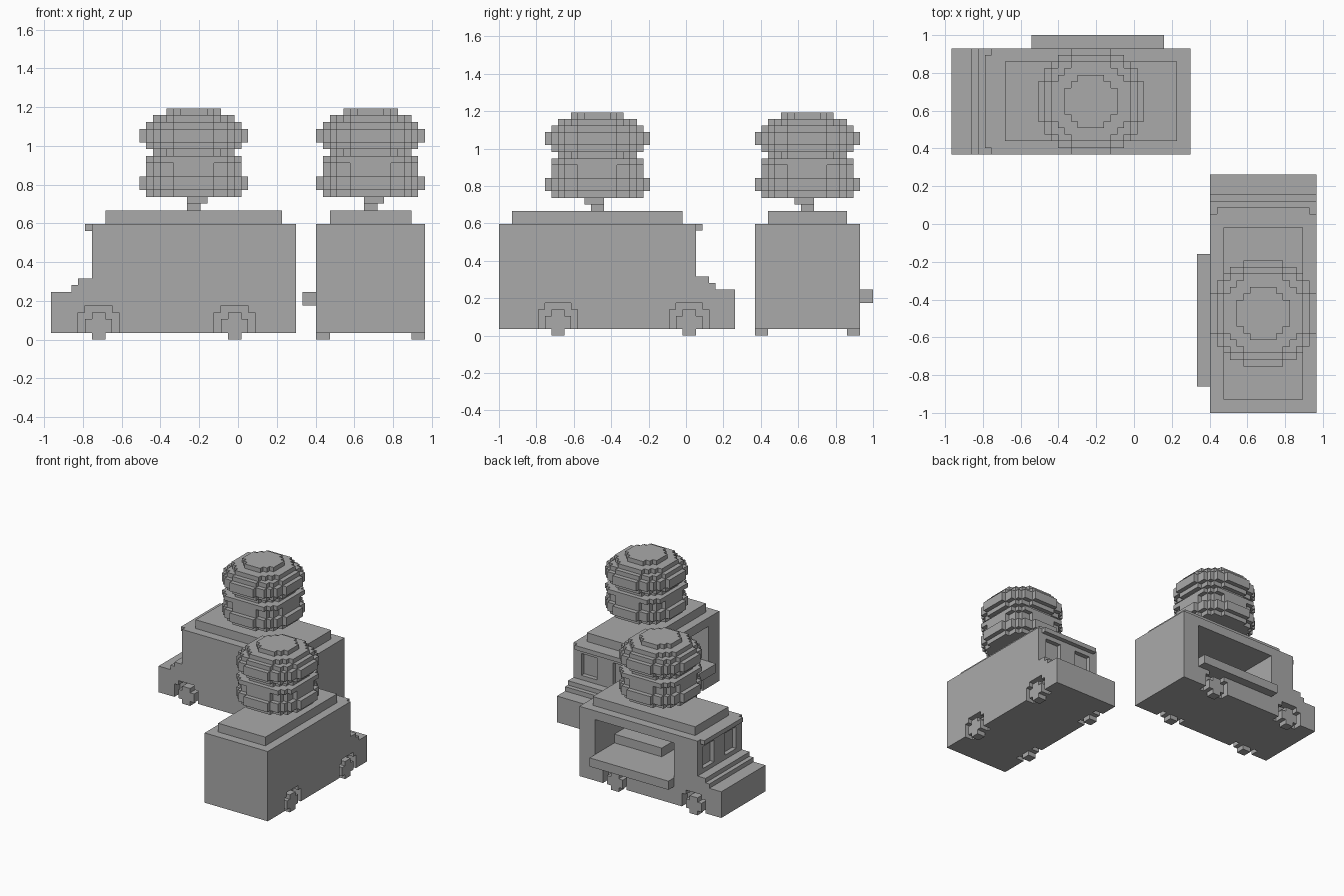
import bpy
import bmesh

U = 2 / 57  # one block of the model

cube = bpy.data.objects.get("Cube")
if cube:
    bpy.data.objects.remove(cube)

grey = bpy.data.materials.new("plain_grey")
grey.use_nodes = True
colour = (0.4, 0.4, 0.4, 1)
grey.diffuse_color = colour
grey.node_tree.nodes["Principled BSDF"].inputs["Base Color"].default_value = colour


# Truck space is (length from nose, distance from plain side, height)
def place_side(l, s, z):
    return ((l - 27.5) * U, (s + 10.5) * U, z * U)


def place_end(l, s, z):
    return ((27.5 - s) * U, (7.5 - l) * U, z * U)


def add_prism(bm, place, outline, lo, hi, upright=False):
    """Extrude an outline across the truck, or upward when upright."""
    def point(a, b, c):
        return place(a, b, c) if upright else place(a, c, b)
    low = [bm.verts.new(point(a, b, lo)) for a, b in outline]
    high = [bm.verts.new(point(a, b, hi)) for a, b in outline]
    bm.faces.new(low)
    bm.faces.new(high)
    n = len(outline)
    for i in range(n):
        j = (i + 1) % n
        bm.faces.new((low[i], low[j], high[j], high[i]))


def add_box(bm, place, l, s, z):
    outline = [(l[0], z[0]), (l[1], z[0]), (l[1], z[1]), (l[0], z[1])]
    add_prism(bm, place, outline, s[0], s[1])


def finish(name, bm):
    bmesh.ops.recalc_face_normals(bm, faces=bm.faces[:])
    mesh = bpy.data.meshes.new(name)
    bm.to_mesh(mesh)
    bm.free()
    mesh.materials.append(grey)
    obj = bpy.data.objects.new(name, mesh)
    bpy.context.collection.objects.link(obj)
    return obj


def box_part(name, place, *boxes):
    bm = bmesh.new()
    for box in boxes:
        add_box(bm, place, *box)
    return finish(name, bm)


def disc_outline(r, slack=1.6):
    """Stepped circle around the origin, r blocks in radius."""
    widths = []
    for row in range(r):
        reach = r * r + slack - (row + 0.5) ** 2
        widths.append(min(r, int(reach ** 0.5 + 0.5)))
    quarter = []
    for row, w in enumerate(widths):
        quarter += [(w, row), (w, row + 1)]
    # Drop points that lie on a straight edge
    corners = [p for i, p in enumerate(quarter)
               if i and (i == len(quarter) - 1 or
                         not quarter[i - 1][0] == p[0] == quarter[i + 1][0])]
    corners = [p for i, p in enumerate(corners) if p not in corners[:i]]
    top = corners + [(-x, y) for x, y in reversed(corners)]
    return top + [(-x, -y) for x, y in top]


def cut(body, cutter):
    cutter.hide_render = True
    mod = body.modifiers.new("openings", 'BOOLEAN')
    mod.operation = 'DIFFERENCE'
    mod.solver = 'EXACT'
    mod.object = cutter
    bpy.context.view_layer.update()
    graph = bpy.context.evaluated_depsgraph_get()
    result = bpy.data.meshes.new_from_object(body.evaluated_get(graph))
    body.modifiers.clear()
    body.data = result
    bpy.data.objects.remove(cutter)


WHEELS = (7, 27 - 0)  # wheel centres along the truck
SIDES = ((0, 2), (14, 16))

BURGER = [  # layer name, radius, bottom, top, corner fullness
    ("bottom_bun", 7, 21, 22, 1.6),
    ("lower_filling", 8, 22, 24, 1.6),
    ("patty", 7, 24, 26, 1.6),
    ("cheese", 7, 26, 27, 14),
    ("upper_filling", 6, 27, 28, 1.6),
    ("top_bun_base", 7, 28, 29, 1.6),
    ("top_bun_rim", 8, 29, 31, 1.6),
    ("top_bun_shoulder", 7, 31, 32, 1.6),
    ("top_bun_dome", 6, 32, 33, 1.6),
    ("top_bun_crown", 4, 33, 34, 1.6),
]


def build_truck(prefix, place):
    # Body with stepped bonnet
    bm = bmesh.new()
    profile = [(0, 1), (36, 1), (36, 17), (6, 17), (6, 9),
               (4, 9), (4, 8), (3, 8), (3, 7), (0, 7)]
    add_prism(bm, place, profile, 0, 16)
    body = finish(prefix + "_body", bm)

    # Wheel arches, serving hatch and windscreens
    bm = bmesh.new()
    for c in WHEELS:
        arch = [(c - 3, 0), (c + 3, 0), (c + 3, 4), (c + 2, 4),
                (c + 2, 5), (c - 2, 5), (c - 2, 4), (c - 3, 4)]
        add_prism(bm, place, arch, -1, 2)
        add_prism(bm, place, arch, 14, 17)
    add_box(bm, place, (12, 32), (2, 17), (7, 15))
    for s in ((2, 6), (10, 14)):
        add_box(bm, place, (5, 7), s, (10, 15))
    cut(body, finish(prefix + "_cutter", bm))

    # Wheels
    bm = bmesh.new()
    for c in WHEELS:
        wheel = [(c - 1, 0), (c + 1, 0), (c + 1, 1), (c + 2, 1),
                 (c + 2, 3), (c + 1, 3), (c + 1, 4), (c - 1, 4),
                 (c - 1, 3), (c - 2, 3), (c - 2, 1), (c - 1, 1)]
        for lo, hi in SIDES:
            add_prism(bm, place, wheel, lo, hi)
    finish(prefix + "_wheels", bm)

    # Fittings
    box_part(prefix + "_roof", place, ((8, 34), (2, 14), (17, 19)))
    box_part(prefix + "_visor", place, ((5, 6), (1, 15), (16, 17)))
    box_part(prefix + "_serving_shelf", place, ((12, 32), (16, 18), (5, 7)))
    box_part(prefix + "_inner_counter", place, ((20, 32), (2, 9), (7, 9)))
    box_part(prefix + "_sign_post", place, ((20, 22), (7, 9), (19, 20)),
             ((20, 23), (6, 9), (20, 21)))

    # Burger sign
    for name, r, lo, hi, slack in BURGER:
        bm = bmesh.new()
        outline = [(x + 21, y + 8) for x, y in disc_outline(r, slack)]
        add_prism(bm, place, outline, lo, hi, upright=True)
        finish(prefix + "_" + name, bm)


build_truck("rear_truck", place_side)
build_truck("front_truck", place_end)
